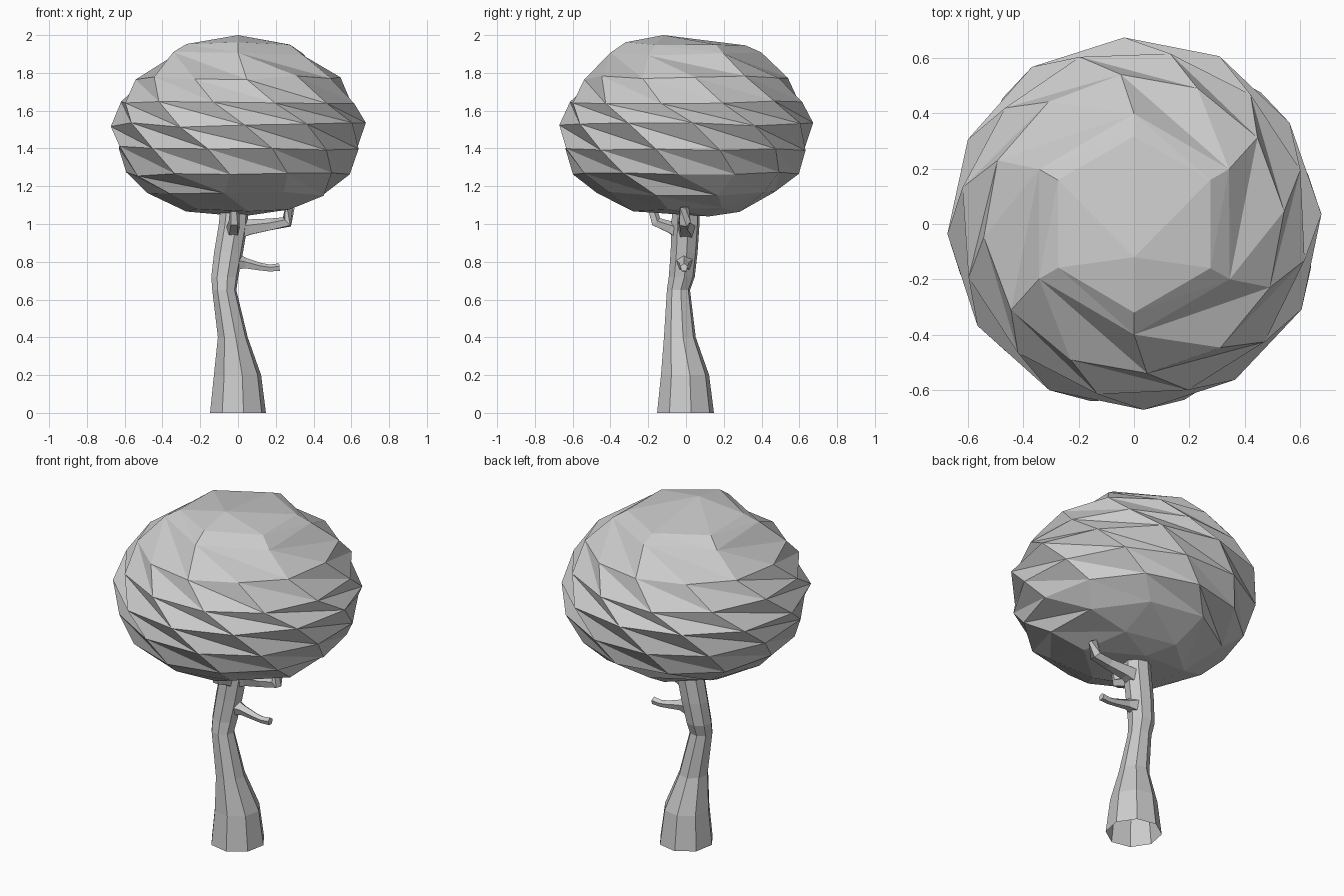
import bpy, bmesh, math, random
from mathutils import Vector

if "Cube" in bpy.data.objects:
    bpy.data.objects.remove(bpy.data.objects["Cube"])

random.seed(4)


def finish(name, bm):
    bmesh.ops.recalc_face_normals(bm, faces=bm.faces)
    mesh = bpy.data.meshes.new(name)
    bm.to_mesh(mesh)
    bm.free()
    obj = bpy.data.objects.new(name, mesh)
    bpy.context.collection.objects.link(obj)
    return obj


def skin(bm, rings):
    for a, b in zip(rings, rings[1:]):
        n = len(a)
        for i in range(n):
            j = (i + 1) % n
            bm.faces.new((a[i], a[j], b[j], b[i]))


# Trunk: eight-sided, open at the bottom; (z, x min, x max, y min, y max)
sections = [(0, -.145, .145, -.15, .145), (.2, -.125, .12, -.13, .12),
            (.4, -.105, .05, -.115, .05), (.65, -.135, -.01, -.10, .02),
            (.72, -.14, .0, -.09, .045), (.85, -.125, .025, -.08, .06),
            (1.0, -.10, .05, -.075, .07), (1.15, -.085, .055, -.07, .07)]
bm = bmesh.new()
rings = []
for z, x0, x1, y0, y1 in sections:
    ring = []
    for i in range(8):
        a = math.tau * (i + .25) / 8
        ring.append(bm.verts.new(((x0 + x1) / 2 + (x1 - x0) / 2 * 1.04 * math.cos(a),
                                  (y0 + y1) / 2 + (y1 - y0) / 2 * 1.04 * math.sin(a), z)))
    rings.append(ring)
skin(bm, rings)
bm.faces.new(rings[-1])
finish("trunk", bm)


# Branches: tapered five-sided tubes along a short path of (x, y, z, radius)
def branch(name, path, sides=5):
    bm = bmesh.new()
    pts = [Vector(p[:3]) for p in path]
    rings = []
    for k, p in enumerate(pts):
        d = pts[min(k + 1, len(pts) - 1)] - pts[max(k - 1, 0)]
        d.normalize()
        u = d.cross(Vector((.3, .3, 1))).normalized()
        v = d.cross(u)
        rings.append([bm.verts.new(p + path[k][3] * (u * math.cos(math.tau * i / sides)
                                                     + v * math.sin(math.tau * i / sides)))
                      for i in range(sides)])
    skin(bm, rings)
    bm.faces.new(rings[-1])
    bm.faces.new(rings[0])
    finish(name, bm)


branch("lower_branch", [(-.04, -.01, .80, .06), (.04, -.01, .79, .03),
                        (.12, -.01, .772, .022), (.17, -.01, .765, .020),
                        (.22, -.01, .77, .022)])
branch("right_branch", [(-.03, 0, .96, .06), (.06, 0, .98, .045),
                        (.17, -.01, .995, .034), (.26, -.01, 1.01, .034),
                        (.275, -.01, 1.09, .026)])
branch("front_branch", [(-.03, 0, .94, .05), (-.025, -.08, .98, .035),
                        (-.02, -.16, 1.01, .03), (-.02, -.18, 1.09, .025)])

# Crown: each ring is turned against the one above, so the long triangles
# between them fold into swirling ridges; (z, radius, count, turn in degrees)
crown = [(1.955, .32, 6, 90), (1.90, .40, 6, 60), (1.775, .545, 12, 35),
         (1.645, .635, 12, 43), (1.525, .68, 12, 45), (1.40, .66, 12, 43),
         (1.265, .60, 12, 40), (1.16, .48, 9, 25), (1.075, .29, 6, 20)]
bm = bmesh.new()
rings = []
angle = 0
for z, r, n, turn in crown:
    angle += math.radians(turn)
    ring = []
    for i in range(n):
        a = angle + math.tau * i / n
        q = r * random.uniform(.985, 1.0)
        ring.append(bm.verts.new((q * math.cos(a), q * math.sin(a),
                                  z + random.uniform(-.012, .012))))
    rings.append(ring)
for a, b in zip(rings, rings[1:]):
    i = j = 0
    while i < len(a) or j < len(b):
        p, q = a[i % len(a)], b[j % len(b)]
        if (i + .4) / len(a) < (j + .5) / len(b):
            i += 1
            bm.faces.new((p, q, a[i % len(a)]))
        else:
            j += 1
            bm.faces.new((p, q, b[j % len(b)]))
for ring, tip in ((rings[0], (0, -.12, 2.0)), (rings[-1], (.02, .12, 1.04))):
    t = bm.verts.new(tip)
    for i in range(len(ring)):
        bm.faces.new((t, ring[i], ring[(i + 1) % len(ring)]))
finish("crown", bm)
